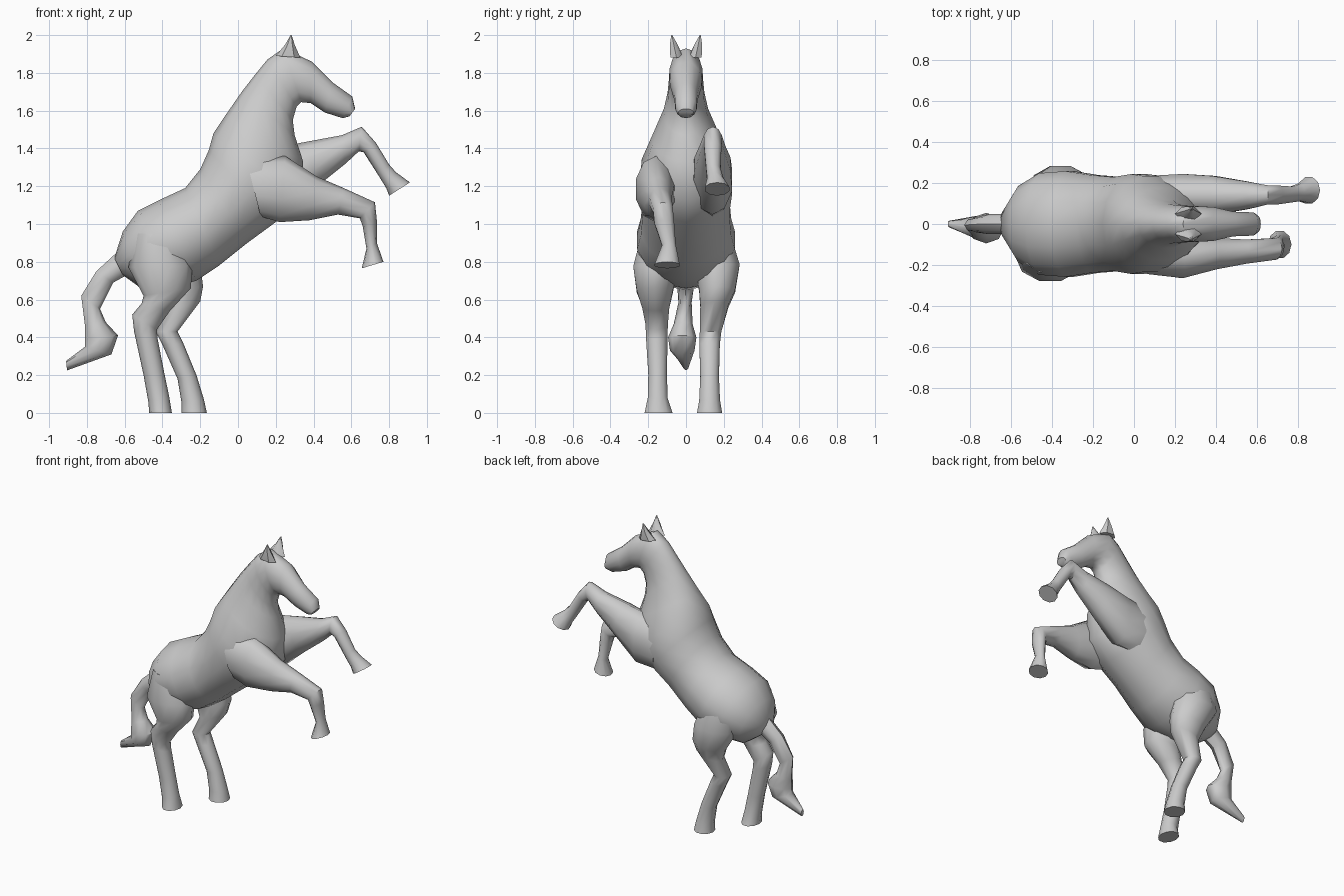
import bpy, bmesh, math


def loft(name, sections, sides=10):
    """Skin elliptical rings. Section: two side-outline points (x1,z1,x2,z2), centre y, half width."""
    bm = bmesh.new()
    rings = []
    for x1, z1, x2, z2, y, w in sections:
        ring = []
        for i in range(sides):
            a = 2 * math.pi * i / sides
            c = math.cos(a) / 2
            ring.append(bm.verts.new(((x1 + x2) / 2 + (x1 - x2) * c,
                                      y + w * math.sin(a),
                                      (z1 + z2) / 2 + (z1 - z2) * c)))
        rings.append(ring)
    for r, s in zip(rings, rings[1:]):
        for i in range(sides):
            j = (i + 1) % sides
            bm.faces.new((r[i], r[j], s[j], s[i]))
    bm.faces.new(rings[0])
    bm.faces.new(rings[-1])
    bmesh.ops.recalc_face_normals(bm, faces=bm.faces)
    me = bpy.data.meshes.new(name)
    bm.to_mesh(me)
    bm.free()
    ob = bpy.data.objects.new(name, me)
    bpy.context.collection.objects.link(ob)
    bpy.ops.object.select_all(action='DESELECT')
    ob.select_set(True)
    bpy.context.view_layer.objects.active = ob
    bpy.ops.object.shade_smooth_by_angle(angle=math.radians(50))
    return ob


# Rump, barrel, chest, neck and head in one skin
loft("body", [
    (-.655, .82, -.61, .73, 0, .07),
    (-.61, .96, -.50, .65, 0, .19),
    (-.53, 1.07, -.36, .66, 0, .255),
    (-.41, 1.13, -.22, .70, 0, .265),
    (-.28, 1.19, -.10, .78, 0, .245),
    (-.20, 1.29, .05, .90, 0, .235),
    (-.155, 1.39, .20, 1.01, 0, .25),
    (-.13, 1.48, .33, 1.13, 0, .24),
    (-.07, 1.57, .345, 1.33, 0, .18),
    (.02, 1.70, .30, 1.47, 0, .12),
    (.09, 1.79, .29, 1.55, 0, .10),
    (.155, 1.87, .31, 1.62, 0, .092),
    (.24, 1.93, .335, 1.645, 0, .09),
    (.39, 1.86, .385, 1.64, 0, .085),
    (.50, 1.75, .46, 1.59, 0, .062),
    (.605, 1.675, .555, 1.56, 0, .058),
    (.62, 1.61, .59, 1.57, 0, .04)], 14)

# Ears
for side, y in (("right", -1), ("left", 1)):
    loft(side + "_ear", [
        (.20, 1.89, .33, 1.88, y * .05, .038),
        (.25, 1.95, .30, 1.95, y * .065, .024),
        (.278, 2.0, .284, 2.0, y * .075, .003)], 6)

# Lower raised foreleg
loft("right_foreleg", [
    (.04, 1.36, .12, 1.04, -.15, .10),
    (.25, 1.36, .22, 1.01, -.16, .11),
    (.42, 1.25, .38, 1.02, -.145, .08),
    (.56, 1.19, .53, 1.05, -.135, .062),
    (.725, 1.115, .645, 1.03, -.122, .055),
    (.735, 1.02, .66, .99, -.115, .055),
    (.735, .90, .68, .87, -.09, .038),
    (.77, .80, .655, .765, -.10, .07)])

# Higher raised foreleg
loft("left_foreleg", [
    (.04, 1.38, .12, 1.04, .14, .10),
    (.23, 1.41, .25, 1.05, .14, .11),
    (.36, 1.435, .42, 1.20, .14, .10),
    (.55, 1.47, .57, 1.32, .14, .07),
    (.655, 1.515, .64, 1.385, .142, .05),
    (.73, 1.43, .665, 1.38, .142, .048),
    (.80, 1.315, .745, 1.255, .145, .04),
    (.835, 1.275, .785, 1.19, .155, .045),
    (.91, 1.22, .80, 1.15, .165, .068)])

# Standing hind legs
loft("right_hind_leg", [
    (-.55, .95, -.30, .95, -.13, .11),
    (-.58, .77, -.24, .78, -.16, .125),
    (-.50, .62, -.25, .66, -.165, .10),
    (-.51, .58, -.36, .54, -.16, .075),
    (-.56, .52, -.43, .44, -.155, .062),
    (-.55, .43, -.425, .39, -.155, .06),
    (-.50, .20, -.39, .21, -.15, .052),
    (-.475, .06, -.365, .09, -.15, .055),
    (-.47, 0, -.35, 0, -.145, .078)])
loft("left_hind_leg", [
    (-.52, .95, -.26, .95, .13, .11),
    (-.52, .78, -.20, .79, .165, .125),
    (-.42, .62, -.185, .67, .165, .10),
    (-.39, .54, -.20, .59, .15, .078),
    (-.435, .43, -.32, .43, .13, .06),
    (-.40, .36, -.29, .37, .125, .057),
    (-.32, .18, -.22, .20, .125, .052),
    (-.30, .06, -.18, .07, .125, .058),
    (-.30, 0, -.165, 0, .125, .07)])

# Swinging tail
loft("tail", [
    (-.63, .86, -.57, .74, 0, .05),
    (-.75, .75, -.66, .69, 0, .05),
    (-.83, .62, -.73, .55, -.005, .035),
    (-.81, .46, -.70, .48, -.015, .05),
    (-.81, .39, -.635, .41, -.02, .075),
    (-.81, .35, -.67, .31, -.02, .065),
    (-.91, .275, -.905, .225, 0, .015)], 8)
